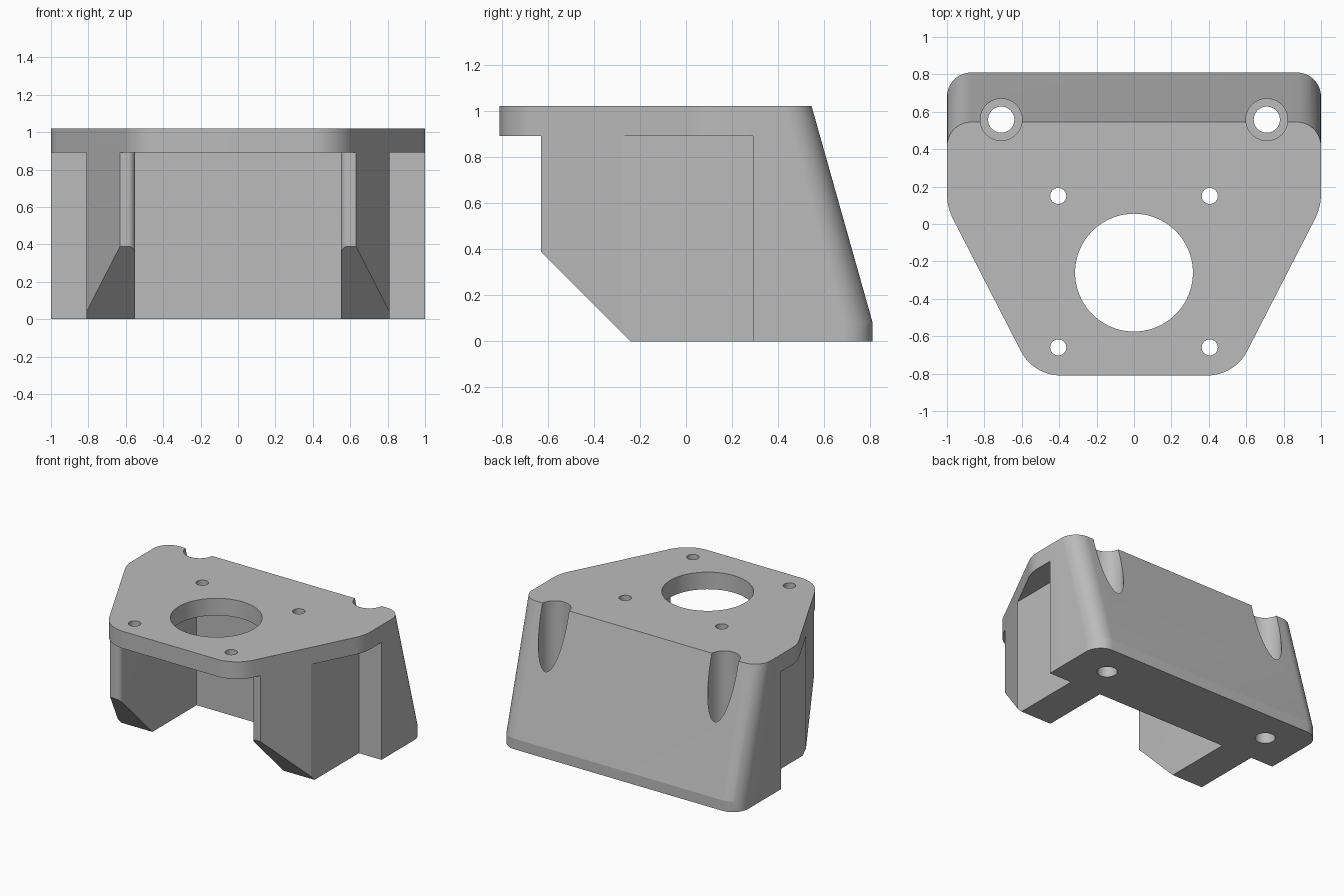
import bpy
import bmesh
from math import radians, tan, cos, sin, pi
from mathutils import Vector, Matrix

cube = bpy.data.objects.get("Cube")
if cube:
    bpy.data.objects.remove(cube, do_unlink=True)

TOP, PLATE_UNDER, LIP = 1.02, 0.89, 0.08
BACK, BACK_TOP = 0.81, 0.545

grey = bpy.data.materials.new("plain grey")
grey.use_nodes = True
grey.diffuse_color = (0.5, 0.5, 0.5, 1)
grey.node_tree.nodes["Principled BSDF"].inputs["Base Color"].default_value = (0.5, 0.5, 0.5, 1)


def rounded(corners, segments=16):
    """Polygon from (x, y, radius) corners with each corner filleted."""
    points = []
    for i, (x, y, r) in enumerate(corners):
        p = Vector((x, y))
        if not r:
            points.append(p)
            continue
        a = (Vector(corners[i - 1][:2]) - p).normalized()
        b = (Vector(corners[(i + 1) % len(corners)][:2]) - p).normalized()
        half = a.angle(b) / 2
        centre = p + (a + b).normalized() * r / sin(half)
        start = p + a * r / tan(half) - centre
        turn = (pi - 2 * half) * (1 if a.x * b.y - a.y * b.x < 0 else -1)
        for k in range(segments + 1):
            points.append(centre + Matrix.Rotation(turn * k / segments, 2) @ start)
    return points


def loft(name, rings):
    """Closed solid through rings of equal point count."""
    bm = bmesh.new()
    rows = [[bm.verts.new(p) for p in ring] for ring in rings]
    n = len(rows[0])
    for low, high in zip(rows, rows[1:]):
        for i in range(n):
            j = (i + 1) % n
            bm.faces.new((low[i], low[j], high[j], high[i]))
    bm.faces.new(rows[0][::-1])
    bm.faces.new(rows[-1])
    bmesh.ops.recalc_face_normals(bm, faces=bm.faces)
    mesh = bpy.data.meshes.new(name)
    bm.to_mesh(mesh)
    bm.free()
    mesh.materials.append(grey)
    obj = bpy.data.objects.new(name, mesh)
    bpy.context.collection.objects.link(obj)
    return obj


def prism(name, points, z0, z1):
    return loft(name, [[(p[0], p[1], z) for p in points] for z in (z0, z1)])


def cylinder(x, y, r, z0, z1, sides=64):
    ring = [(x + r * cos(2 * pi * k / sides), y + r * sin(2 * pi * k / sides)) for k in range(sides)]
    return prism("hole_cutter", ring, z0, z1)


# Body: filleted outline whose back leans forward above a short lip
right = [(0.538, -0.81, 0.24), (1, 0.09, 0.3), (1, BACK, 0.13)]
outline = rounded(right + [(-x, y, r) for x, y, r in reversed(right)])


def section(z, shift):
    return [(p.x, p.y - (shift if p.y > 0.5 else 0), z) for p in outline]


body = loft("motor_bracket", [section(0, 0), section(LIP, 0), section(TOP, BACK - BACK_TOP)])

# Space under the plate: central pocket, front overhang and side notches
side = [(1.5, -1.5, 0), (1.5, 0.29, 0), (0.81, 0.29, 0), (0.81, -0.63, 0),
        (0.55, -0.63, 0.04), (0.55, 0.29, 0)]
pocket = rounded(side + [(-x, y, r) for x, y, r in reversed(side)], 10)
cutters = [prism("pocket_cutter", pocket, -0.1, PLATE_UNDER)]

# Sloped feet of the two arms
wedge = [(-0.1, -0.14), (-1.1, 0.86), (-1.1, -0.14)]
cutters.append(loft("arm_slope_cutter", [[(x, y, z) for y, z in wedge] for x in (-1.2, 1.2)]))

# Shaft opening, motor screw holes, counterbored mounting holes
cutters.append(cylinder(0, -0.26, 0.315, 0.5, 1.2, 80))
for s in (-1, 1):
    for y in (0.15, -0.66):
        cutters.append(cylinder(s * 0.405, y, 0.043, 0.5, 1.2, 36))
    cutters.append(cylinder(s * 0.71, 0.558, 0.112, 0.2, 1.2))
    cutters.append(cylinder(s * 0.71, 0.558, 0.07, -0.1, 0.4, 48))

bpy.ops.object.select_all(action="DESELECT")
bpy.context.view_layer.objects.active = body
body.select_set(True)
for cutter in cutters:
    cutter.hide_render = True
    mod = body.modifiers.new("cut", "BOOLEAN")
    mod.operation = "DIFFERENCE"
    mod.solver = "EXACT"
    mod.object = cutter
    bpy.ops.object.modifier_apply(modifier=mod.name)
    bpy.data.objects.remove(cutter, do_unlink=True)

bpy.ops.object.shade_smooth_by_angle(angle=radians(12))
